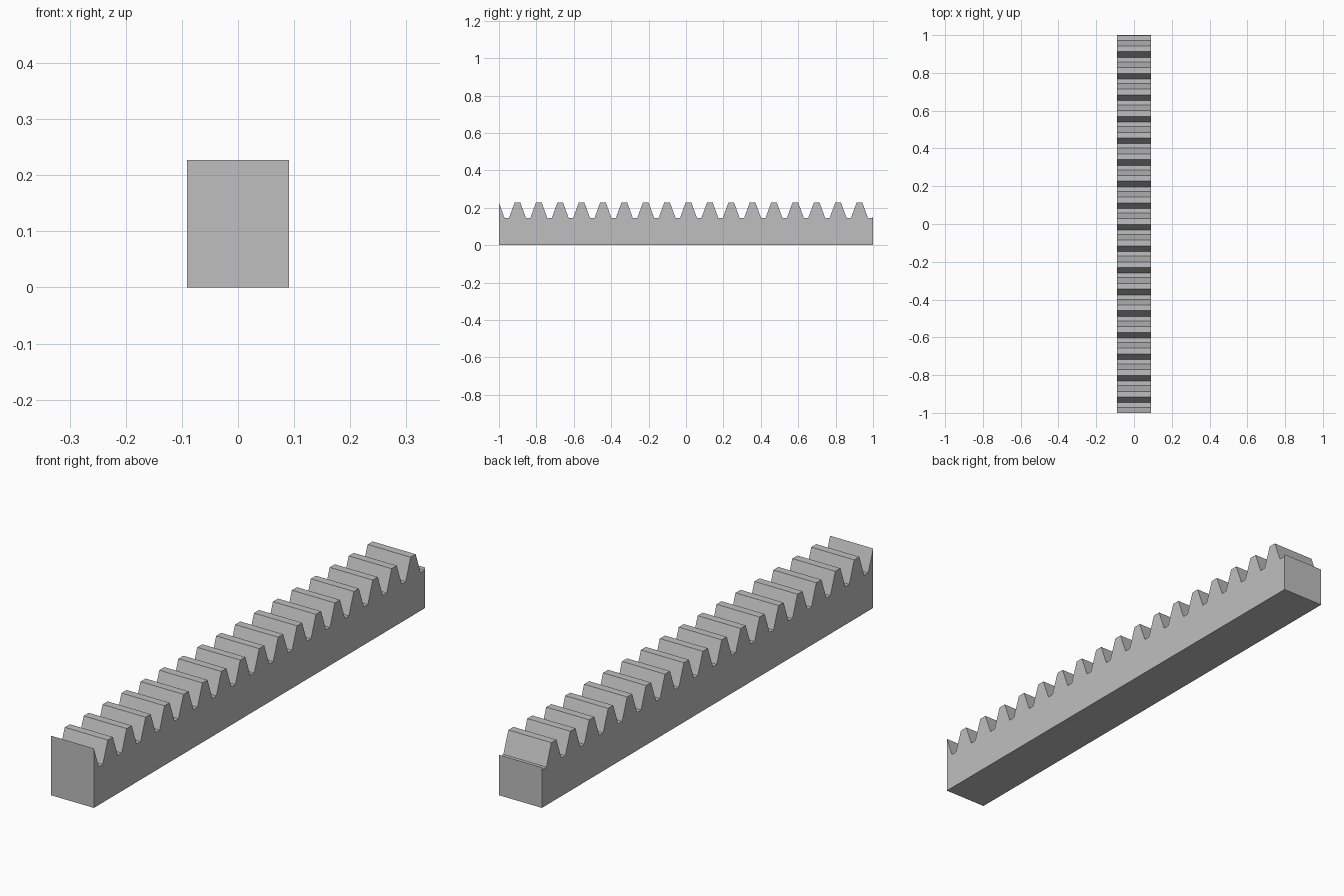
import bpy
import bmesh
import math

cube = bpy.data.objects.get("Cube")
if cube:
    bpy.data.objects.remove(cube, do_unlink=True)

# Gear rack proportions, all derived from the module
LENGTH = 2.0
PITCH = LENGTH / 17.5
MODULE = PITCH / math.pi
WIDTH = 5 * MODULE
ROOT_Z = 4 * MODULE
TIP_Z = ROOT_Z + 2.25 * MODULE
SLOPE = math.tan(math.radians(20))
FLANK = (TIP_Z - ROOT_Z) * SLOPE
ROOT = PITCH / 2 - 2.5 * MODULE * SLOPE

# Plain grey steel
grey = bpy.data.materials.new("grey_steel")
grey.use_nodes = True
colour = (0.52, 0.52, 0.52, 1)
grey.diffuse_color = colour
grey.node_tree.nodes["Principled BSDF"].inputs["Base Color"].default_value = colour

# Side profile (y, z): base, then gaps and teeth from front to back
start, end = -LENGTH / 2, LENGTH / 2
profile = [(end, 0), (start, 0)]
for i in range(18):
    y = start + i * PITCH
    profile += [(y, TIP_Z), (y + FLANK, ROOT_Z), (y + FLANK + ROOT, ROOT_Z)]
    if i < 17:
        profile.append((y + 2 * FLANK + ROOT, TIP_Z))

# The last flank is cut off by the back end
last_y = profile[-1][0]
profile.append((end, ROOT_Z + (end - last_y) / SLOPE))

# Extrude the profile across the width
bm = bmesh.new()
side = bm.faces.new([bm.verts.new((-WIDTH / 2, y, z)) for y, z in profile])
result = bmesh.ops.extrude_face_region(bm, geom=[side], use_keep_orig=True)
moved = [v for v in result["geom"] if isinstance(v, bmesh.types.BMVert)]
bmesh.ops.translate(bm, verts=moved, vec=(WIDTH, 0, 0))
bmesh.ops.recalc_face_normals(bm, faces=bm.faces[:])

mesh = bpy.data.meshes.new("gear_rack")
bm.to_mesh(mesh)
bm.free()
mesh.materials.append(grey)
rack = bpy.data.objects.new("gear_rack", mesh)
bpy.context.collection.objects.link(rack)
